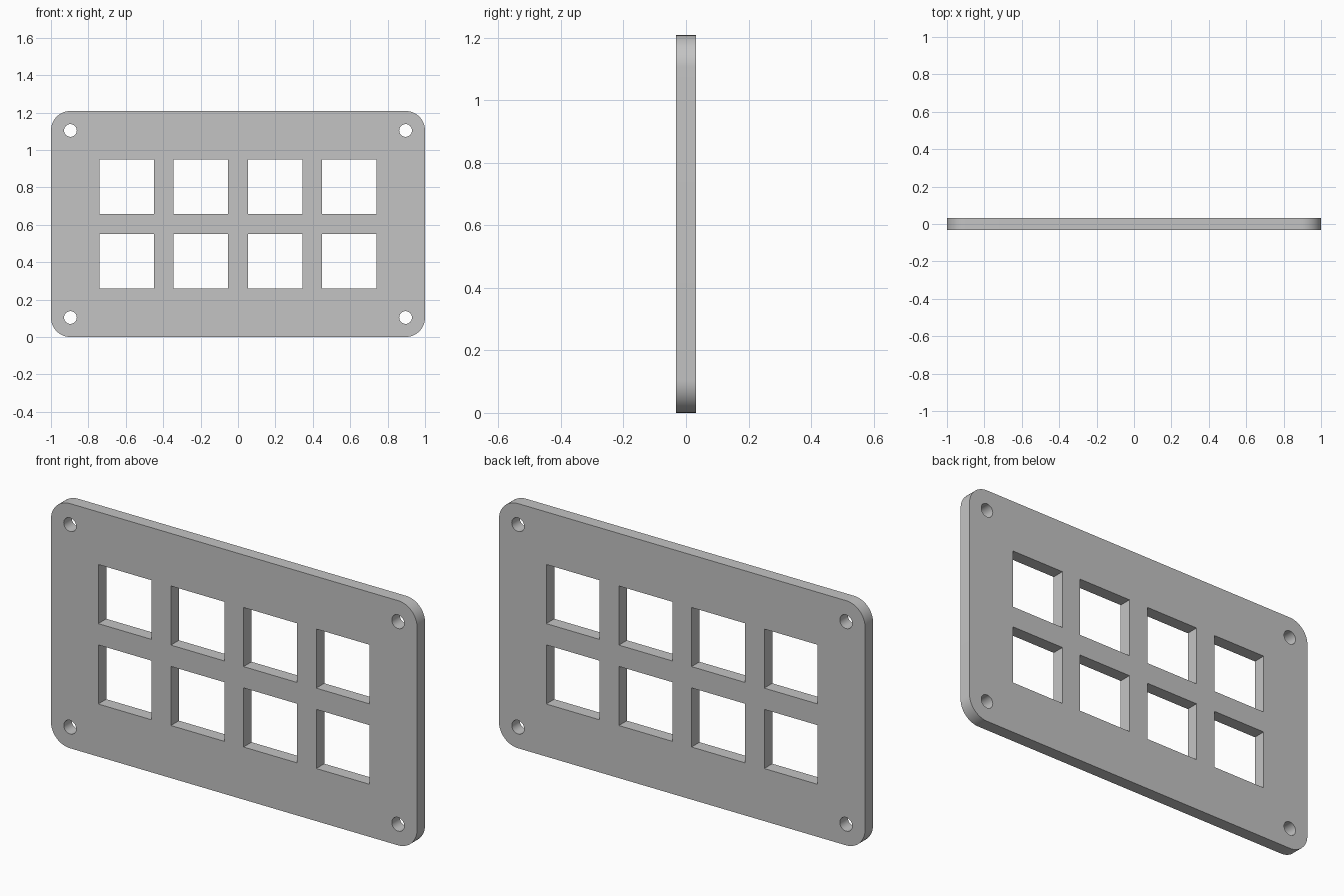
import bpy, bmesh
from math import sin, cos, pi, radians

cube = bpy.data.objects.get("Cube")
if cube:
    bpy.data.objects.remove(cube, do_unlink=True)

WIDTH, HEIGHT, THICK = 2.0, 1.208, 0.0625
INSET = 0.104            # corner radius, and distance of screw holes from the edges
PITCH, WINDOW = 0.397, 0.292
HOLE_RADIUS = 0.034

grey = bpy.data.materials.new("plain_grey")
grey.use_nodes = True
grey.diffuse_color = (0.55, 0.55, 0.55, 1)
grey.node_tree.nodes["Principled BSDF"].inputs["Base Color"].default_value = grey.diffuse_color


def rounded_rectangle(w, h, r, steps):
    points = []
    for i, (sx, sy) in enumerate([(1, 1), (-1, 1), (-1, -1), (1, -1)]):
        for k in range(steps + 1):
            a = (i + k / steps) * pi / 2
            points.append((sx * (w / 2 - r) + r * cos(a), sy * (h / 2 - r) + r * sin(a)))
    return points


def circle(cx, cy, r, sides):
    return [(cx + r * cos(2 * pi * k / sides), cy + r * sin(2 * pi * k / sides))
            for k in range(sides)]


def square(cx, cy, size):
    s = size / 2
    return [(cx - s, cy - s), (cx + s, cy - s), (cx + s, cy + s), (cx - s, cy + s)]


# Outline, screw holes and the two rows of four windows
loops = [rounded_rectangle(WIDTH, HEIGHT, INSET, 16)]
for sx in (-1, 1):
    for sy in (-1, 1):
        loops.append(circle(sx * (WIDTH / 2 - INSET), sy * (HEIGHT / 2 - INSET), HOLE_RADIUS, 32))
for col in range(4):
    for row in range(2):
        loops.append(square((col - 1.5) * PITCH, (row - 0.5) * PITCH, WINDOW))

# Filled, extruded profile
profile = bpy.data.curves.new("panel_profile", "CURVE")
profile.dimensions = "2D"
profile.fill_mode = "BOTH"
profile.extrude = THICK / 2
for loop in loops:
    spline = profile.splines.new("POLY")
    spline.points.add(len(loop) - 1)
    for point, (x, y) in zip(spline.points, loop):
        point.co = (x, y, 0, 1)
    spline.use_cyclic_u = True

panel = bpy.data.objects.new("switch_panel", profile)
bpy.context.collection.objects.link(panel)
panel.rotation_euler.x = radians(90)
panel.location.z = HEIGHT / 2

# Turn into a clean mesh
bpy.ops.object.select_all(action="DESELECT")
panel.select_set(True)
bpy.context.view_layer.objects.active = panel
bpy.ops.object.convert(target="MESH")
panel = bpy.context.object
panel.name = "switch_panel"
bm = bmesh.new()
bm.from_mesh(panel.data)
bmesh.ops.remove_doubles(bm, verts=bm.verts, dist=0.0001)
bmesh.ops.recalc_face_normals(bm, faces=bm.faces)
bm.to_mesh(panel.data)
bm.free()
panel.data.materials.clear()
panel.data.materials.append(grey)
bpy.ops.object.shade_smooth_by_angle(angle=radians(30))
